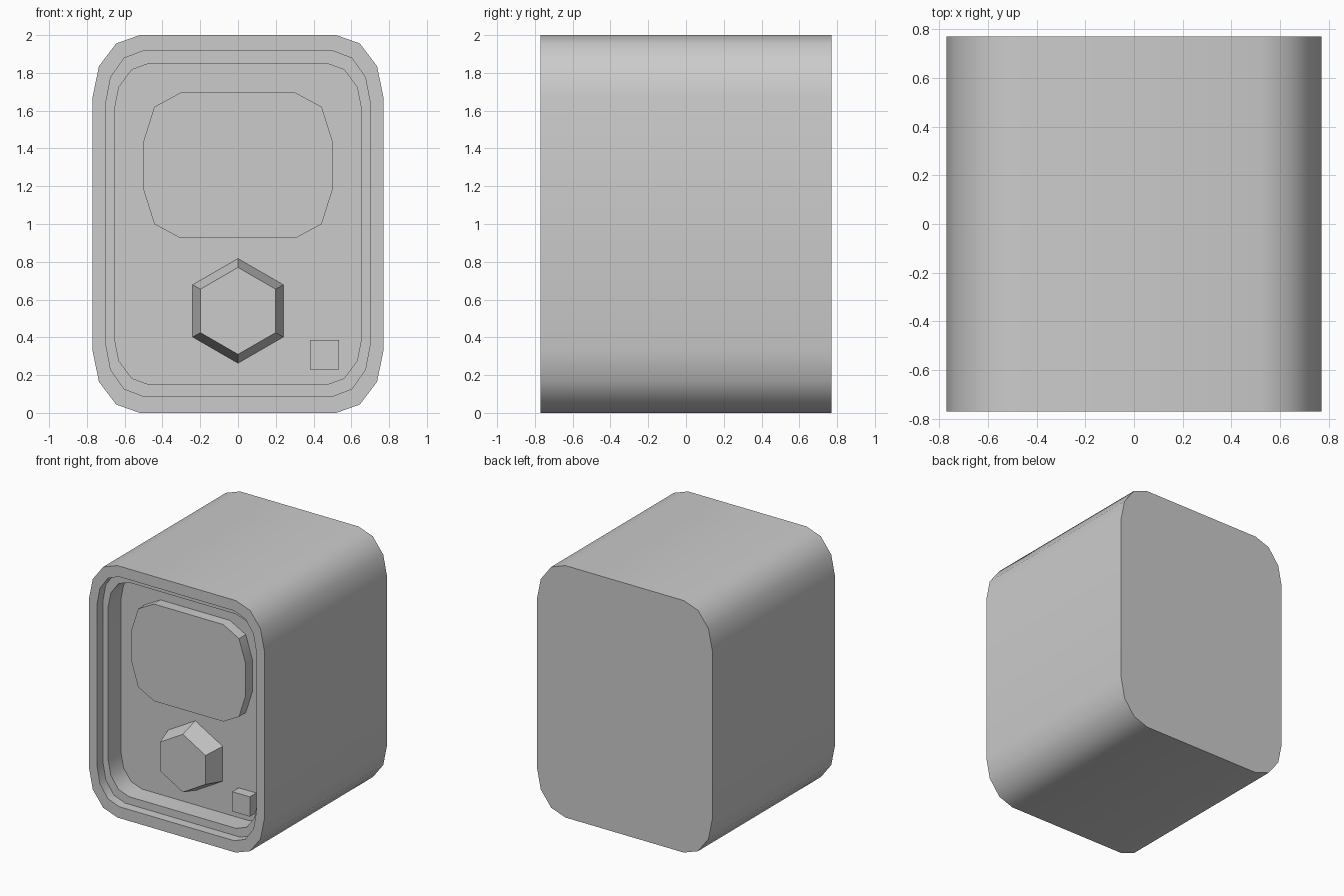
import bpy, bmesh
from math import pi, sin, cos, radians

if "Cube" in bpy.data.objects:
    bpy.data.objects.remove(bpy.data.objects["Cube"])

FRONT, FLOOR = -0.77, -0.535   # front rim plane, recessed panel plane


def rounded(hx, z0, z1, rx, rz, n):
    """Rectangle in x-z with elliptical corners of n segments."""
    cz, hz = (z0 + z1) / 2, (z1 - z0) / 2
    pts = []
    for q, (sx, sz) in enumerate([(1, 1), (-1, 1), (-1, -1), (1, -1)]):
        for i in range(n + 1):
            a = q * pi / 2 + i * pi / 2 / n
            pts.append((sx * (hx - rx) + rx * cos(a),
                        cz + sz * (hz - rz) + rz * sin(a)))
    return pts


def hexagon(r, cz):
    return [(r * cos(radians(30 + 60 * i)), cz + r * sin(radians(30 + 60 * i)))
            for i in range(6)]


def loft(name, sections):
    """Skin a list of (profile, y) sections from back to front, capped."""
    bm = bmesh.new()
    rings = [[bm.verts.new((x, y, z)) for x, z in prof] for prof, y in sections]
    for a, b in zip(rings, rings[1:]):
        for i in range(len(a)):
            j = (i + 1) % len(a)
            bm.faces.new((a[i], a[j], b[j], b[i]))
    bm.faces.new(rings[0])
    bm.faces.new(rings[-1])
    bmesh.ops.recalc_face_normals(bm, faces=bm.faces)
    me = bpy.data.meshes.new(name)
    bm.to_mesh(me)
    bm.free()
    ob = bpy.data.objects.new(name, me)
    bpy.context.collection.objects.link(ob)
    bpy.ops.object.select_all(action='DESELECT')
    ob.select_set(True)
    bpy.context.view_layer.objects.active = ob
    bpy.ops.object.shade_smooth_by_angle(angle=radians(40))
    return ob


# Casing with a two-step recess in the front
outer = rounded(0.77, 0, 2, 0.25, 0.33, 3)
rim = rounded(0.70, 0.09, 1.915, 0.195, 0.275, 3)
inner = rounded(0.655, 0.15, 1.85, 0.185, 0.25, 3)
loft("casing", [(outer, 0.77), (outer, FRONT), (rim, FRONT),
                (rim, FRONT + 0.075), (inner, FRONT + 0.075), (inner, FLOOR)])

# Raised screen
screen = rounded(0.5, 0.925, 1.695, 0.195, 0.255, 2)
loft("screen", [(screen, FLOOR + 0.01), (screen, FRONT + 0.15)])

# Tapered six-sided knob
loft("knob", [(hexagon(0.277, 0.54), FLOOR), (hexagon(0.23, 0.54), FRONT + 0.078)])

# Small square button
square = [(0.38, 0.23), (0.535, 0.23), (0.535, 0.387), (0.38, 0.387)]
loft("button", [(square, FLOOR + 0.01), (square, FRONT + 0.155)])
